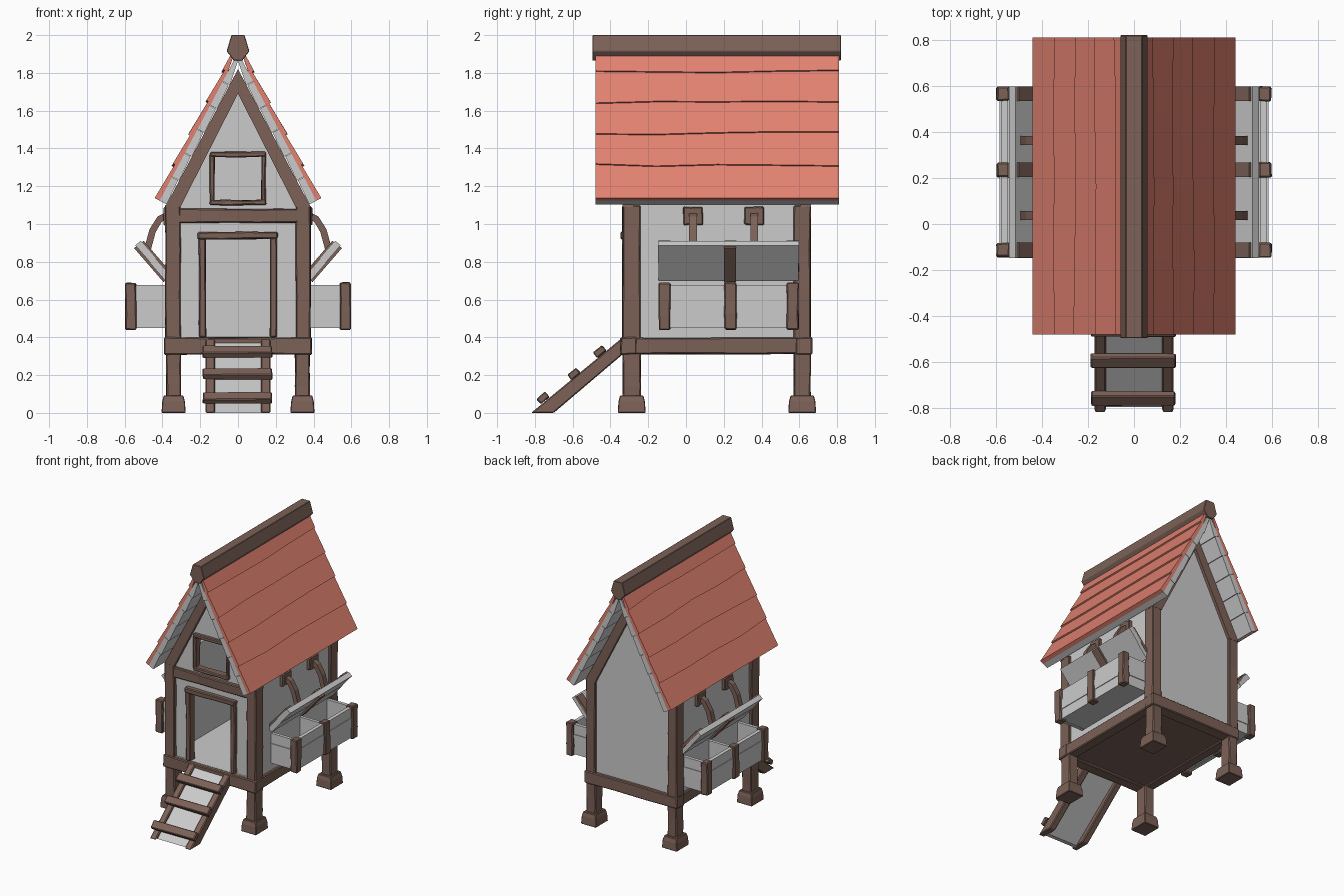
import bpy, bmesh, random
from mathutils import Vector

if "Cube" in bpy.data.objects:
    bpy.data.objects.remove(bpy.data.objects["Cube"])

random.seed(4)


def material(name, rgb):
    m = bpy.data.materials.new(name)
    m.diffuse_color = (*rgb, 1)
    m.use_nodes = True
    m.node_tree.nodes["Principled BSDF"].inputs["Base Color"].default_value = m.diffuse_color
    return m


WOOD = material("dark_wood", (0.2, 0.12, 0.095))
RED = material("red_boards", (0.75, 0.22, 0.16))


def loft(name, rings, mat=None, jitter=0.0, bevel=0.0):
    """Skin equal-sized rings of points and cap both ends."""
    bm = bmesh.new()
    loops = [[bm.verts.new(Vector(p) + Vector([random.uniform(-jitter, jitter) for _ in range(3)]))
              for p in ring] for ring in rings]
    n = len(loops[0])
    for a, b in zip(loops, loops[1:]):
        for i in range(n):
            bm.faces.new((a[i], a[(i + 1) % n], b[(i + 1) % n], b[i]))
    bm.faces.new(loops[0])
    bm.faces.new(loops[-1])
    bmesh.ops.recalc_face_normals(bm, faces=bm.faces)
    me = bpy.data.meshes.new(name)
    bm.to_mesh(me)
    bm.free()
    ob = bpy.data.objects.new(name, me)
    bpy.context.collection.objects.link(ob)
    if mat:
        me.materials.append(mat)
    if bevel:
        mod = ob.modifiers.new("chamfer", 'BEVEL')
        mod.width, mod.segments = bevel, 1
    return ob


def box(name, x, y, z, mat=None):
    """Box from ranges; wooden ones are lofted along their length and roughened."""
    r = (x, y, z)
    ax = max(range(3), key=lambda i: abs(r[i][1] - r[i][0]))
    o = [i for i in range(3) if i != ax]
    cuts = 3 if mat else 1
    rings = []
    for k in range(cuts + 1):
        ring = []
        for i, j in ((0, 0), (1, 0), (1, 1), (0, 1)):
            p = [0, 0, 0]
            p[ax] = r[ax][0] + (r[ax][1] - r[ax][0]) * k / cuts
            p[o[0]], p[o[1]] = r[o[0]][i], r[o[1]][j]
            ring.append(p)
        rings.append(ring)
    return loft(name, rings, mat, 0.003 if mat else 0, 0.006 if mat else 0)


def prism_y(name, xz, y0, y1, mat=None, **kw):
    return loft(name, [[(x, y, z) for x, z in xz] for y in (y0, y1)], mat, **kw)


def prism_x(name, yz, x0, x1, mat=None, **kw):
    return loft(name, [[(x, y, z) for y, z in yz] for x in (x0, x1)], mat, **kw)


# Floor and base frame
box("floor_underside", (-0.36, 0.36), (-0.32, 0.64), (0.325, 0.37), WOOD)
box("floor", (-0.36, 0.36), (-0.32, 0.64), (0.37, 0.4))
box("front_base_beam", (-0.39, 0.39), (-0.347, -0.26), (0.31, 0.4), WOOD)
box("back_base_beam", (-0.39, 0.39), (0.58, 0.666), (0.31, 0.4), WOOD)

# Gable walls, the front one with door and window openings
PENT = [(-0.365, 0.39), (0.365, 0.39), (0.365, 1.12), (0, 1.81), (-0.365, 1.12)]
prism_y("back_wall", PENT, 0.615, 0.64)
front = prism_y("front_wall", PENT, -0.31, -0.285)
for name, x, z in (("door_cutter", 0.18, (0.3, 0.93)), ("window_cutter", 0.13, (1.12, 1.36))):
    cut = box(name, (-x, x), (-0.4, -0.2), z)
    cut.hide_render = True
    cut.hide_viewport = True
    mod = front.modifiers.new(name, 'BOOLEAN')
    mod.operation, mod.object = 'DIFFERENCE', cut

# Front trim
box("cross_beam", (-0.32, 0.32), (-0.335, -0.28), (1.005, 1.08), WOOD)
box("door_lintel", (-0.215, 0.21), (-0.345, -0.275), (0.92, 0.957), WOOD)
box("window_top", (-0.15, 0.15), (-0.335, -0.275), (1.355, 1.382), WOOD)
box("window_sill", (-0.15, 0.15), (-0.335, -0.275), (1.1, 1.127), WOOD)
for s in (-1, 1):
    box("door_jamb", (s * 0.17, s * 0.208), (-0.337, -0.275), (0.4, 0.93), WOOD)
    box("window_jamb", (s * 0.124, s * 0.149), (-0.33, -0.275), (1.11, 1.37), WOOD)


def roof_point(s, t, d, y):
    """t runs up the slope, d points outward from the boards."""
    x = 0.437 - 0.468 * t + 0.884 * (d - 0.025)
    return (s * max(0, x), y, 1.135 + 0.884 * t + 0.468 * (d - 0.025))


def roof_board(name, s, t0, t1, lo, hi, mat, wave):
    rings = []
    for k in range(5):
        y = -0.48 + 1.29 * k / 4
        w = random.uniform(-wave, wave)
        rings.append([roof_point(s, t0 + w, lo[0], y), roof_point(s, t0 + w, hi[0], y),
                      roof_point(s, t1, hi[1], y), roof_point(s, t1, lo[1], y)])
    loft(name, rings, mat)


for s in (-1, 1):
    # Side wall and base beam
    box("side_wall", (s * 0.34, s * 0.365), (-0.3, 0.63), (0.39, 1.12))
    box("side_base_beam", (s * 0.31, s * 0.385), (-0.34, 0.66), (0.312, 0.398), WOOD)

    # Corner posts, legs and feet
    for y0, y1 in ((-0.335, -0.24), (0.57, 0.66)):
        box("corner_post", (s * 0.305, s * 0.385), (y0, y1), (0.39, 1.1), WOOD)
        box("leg", (s * 0.303, s * 0.38), (y0, y1), (0.05, 0.32), WOOD)
        cy, cx = (y0 + y1) / 2, s * 0.341
        loft("foot", [[(cx + a * w, cy + b * (w + 0.01), z)
                       for a, b in ((-1, -1), (1, -1), (1, 1), (-1, 1))]
                      for w, z in ((0.064, 0), (0.06, 0.06), (0.052, 0.092))], WOOD, 0.0, 0.004)

    # Gable rafters meeting at the apex
    for y0, y1 in ((-0.337, -0.275), (0.605, 0.662)):
        rings = []
        for k in range(4):
            f = k / 3
            xo, zo = 0.385 * (1 - f), 1.09 + 0.73 * f
            xi, zi = 0.305 * (1 - f), 1.09 + 0.6 * f
            rings.append([(s * xo, y0, zo), (s * xi, y0, zi), (s * xi, y1, zi), (s * xo, y1, zo)])
        loft("gable_rafter", rings, WOOD)

    # Lapped red roof boards over grey lining boards
    edges = [0, 0.2, 0.39, 0.58, 0.765, 0.934]
    for i in range(5):
        roof_board("roof_board", s, edges[i], edges[i + 1] + 0.01, (0, 0),
                   (0.03, 0.019), RED, 0.011 if i else 0)
    for i in range(6):
        roof_board("roof_lining_board", s, i * 0.143, i * 0.143 + 0.141, (-0.042, -0.036),
                   (0, 0), None, 0)

    # Nest box: three-board panels, bottom, divider and brown posts
    for i in range(3):
        z = (0.45 + i * 0.076, 0.526 + i * 0.076)
        e = 0.005 * (i % 2)
        box("nest_front_board", (s * 0.55, s * (0.578 + e)), (-0.12, 0.575), z)
        box("nest_end_board", (s * 0.36, s * 0.56), (-0.122 - e, -0.098), z)
        box("nest_end_board", (s * 0.36, s * 0.56), (0.55, 0.575 + e), z)
    box("nest_bottom", (s * 0.36, s * 0.56), (-0.11, 0.565), (0.452, 0.472))
    box("nest_divider", (s * 0.36, s * 0.56), (0.223, 0.247), (0.46, 0.67))
    for y in (-0.113, 0.235, 0.565):
        box("nest_post", (s * 0.54, s * 0.596), (y - 0.031, y + 0.031), (0.44, 0.69), WOOD)

    # Raised lid with battens
    def lid_piece(name, a0, a1, b0, b1, y0, y1, mat=None):
        prism_y(name, [(s * (0.385 + 0.655 * a - 0.755 * b), 0.7 + 0.755 * a + 0.655 * b)
                       for a, b in ((a0, b0), (a1, b0), (a1, b1), (a0, b1))], y0, y1, mat)

    lid_piece("lid_lower_board", 0, 0.123, 0, 0.036, -0.145, 0.595)
    lid_piece("lid_upper_board", 0.123, 0.245, 0.003, 0.04, -0.147, 0.597)
    lid_piece("lid_under_batten", 0.0, 0.238, -0.012, 0.01, 0.2, 0.265, WOOD)
    for y in (-0.113, 0.235, 0.565):
        lid_piece("lid_top_batten", 0.02, 0.235, 0.03, 0.052, y - 0.032, y + 0.032, WOOD)

    # Curved lid struts on wall plates
    for y in (0.037, 0.362):
        box("strut_plate", (s * 0.355, s * 0.392), (y - 0.052, y + 0.052), (0.995, 1.09), WOOD)
        path = [(0.37, 1.05, 0, 1), (0.415, 1.025, 0.6, 0.8), (0.452, 0.965, 0.9, 0.43),
                (0.478, 0.87, 0.97, 0.2)]
        loft("lid_strut", [[(s * (x + a * 0.018 * nx), y + b * 0.02, z + a * 0.018 * nz)
                            for a, b in ((-1, -1), (1, -1), (1, 1), (-1, 1))]
                           for x, z, nx, nz in path], WOOD)

    # Ramp side rails
    prism_x("ramp_rail", [(-0.82, 0), (-0.7, 0), (-0.335, 0.31), (-0.335, 0.4)],
            s * 0.122, s * 0.172, WOOD, bevel=0.006)

# Ridge cap
prism_y("ridge_cap", [(-0.035, 2), (0.035, 2), (0.06, 1.915), (0.022, 1.865),
                      (-0.022, 1.865), (-0.06, 1.915)], -0.495, 0.82, WOOD, bevel=0.003)

# Ramp board and treads
prism_x("ramp_board", [(-0.795, 0), (-0.765, 0), (-0.33, 0.355), (-0.33, 0.385)], -0.13, 0.13)
for y, z in ((-0.757, 0.078), (-0.594, 0.206), (-0.457, 0.324)):
    prism_x("ramp_tread", [(y + 0.768 * a - 0.64 * b, z + 0.64 * a + 0.768 * b)
                           for a, b in ((-0.03, -0.018), (0.03, -0.018), (0.03, 0.018), (-0.03, 0.018))],
            -0.187, 0.18, WOOD, jitter=0.003, bevel=0.005)
